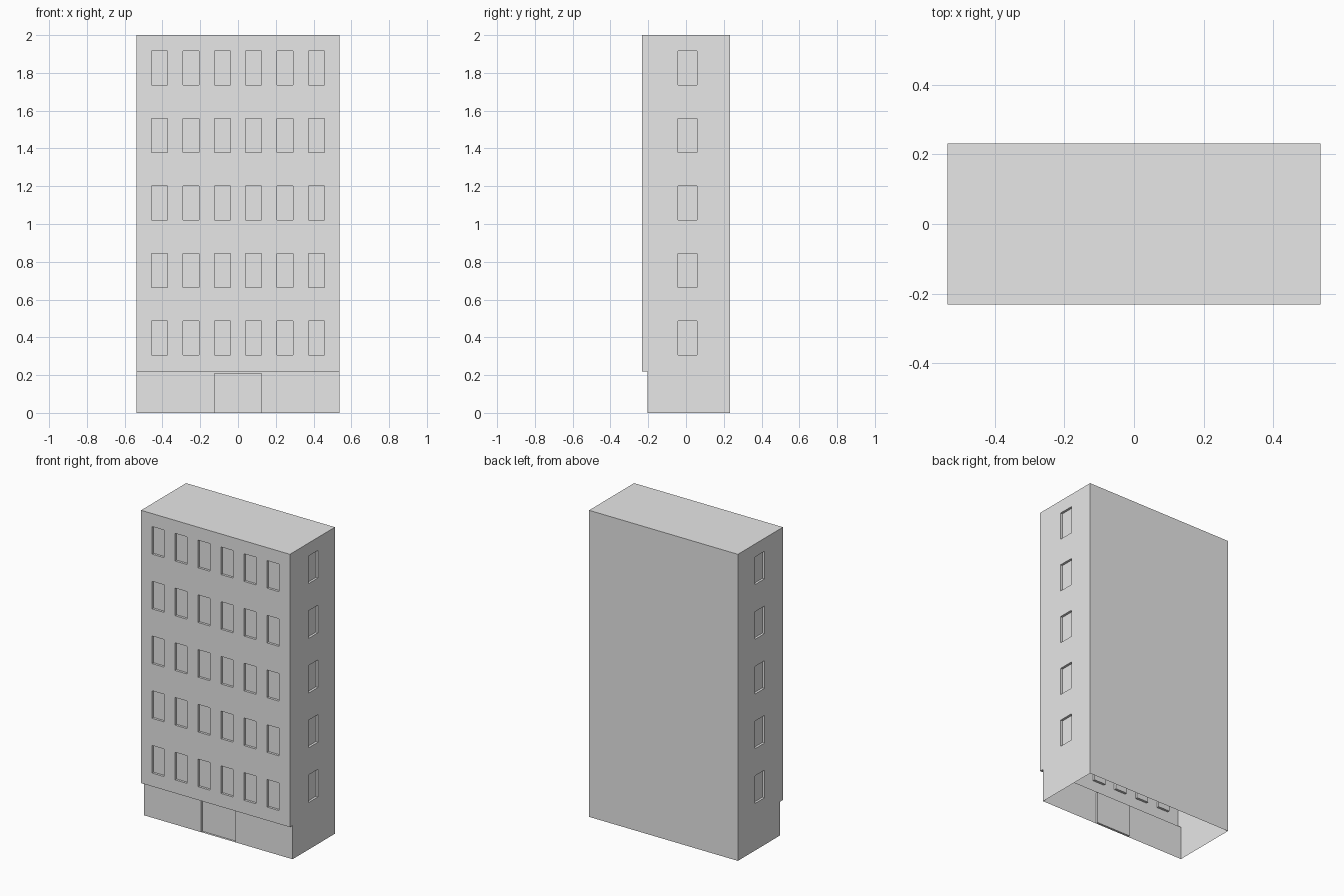
import bpy
import bmesh
from mathutils import Vector

cube = bpy.data.objects.get("Cube")
if cube:
    bpy.data.objects.remove(cube, do_unlink=True)

# Overall sizes
HALF_W, HALF_D, HEIGHT = 0.537, 0.232, 2.0
STEP_Z, STEP_Y = 0.22, -0.204
RECESS = 0.015
FLOORS = [0.307 + i * 0.357 for i in range(5)]
WIN_H = 0.18
UP = Vector((0, 0, 1))

grey = bpy.data.materials.new("plain grey")
grey.use_nodes = True
grey.diffuse_color = (0.8, 0.8, 0.8, 1)
grey.node_tree.nodes["Principled BSDF"].inputs["Base Color"].default_value = (0.8, 0.8, 0.8, 1)

bm = bmesh.new()


def quad(points):
    bm.faces.new([bm.verts.new(p) for p in points])


def wall(origin, across, us, zs, openings):
    """Grid wall running along 'across'; each opening becomes a recessed panel."""
    normal = across.cross(UP)

    def at(u, z, depth=0.0):
        return origin + across * u + UP * z - normal * depth

    for u0, u1 in zip(us, us[1:]):
        for z0, z1 in zip(zs, zs[1:]):
            corners = [(u0, z0), (u1, z0), (u1, z1), (u0, z1)]
            if (u0, z0) not in openings:
                quad([at(*c) for c in corners])
                continue
            quad([at(*c, RECESS) for c in corners])
            for a, b in zip(corners, corners[1:] + corners[:1]):
                quad([at(*a), at(*b), at(*b, RECESS), at(*a, RECESS)])


def spans(centres, half):
    return [c + s * half for c in centres for s in (-1, 1)]


floor_lines = [z + h for z in FLOORS for h in (0, WIN_H)]
X, Y = Vector((1, 0, 0)), Vector((0, 1, 0))

# Upper front wall with six windows per floor
cols = spans([(i - 2.5) * 0.166 for i in range(6)], 0.0425)
wall(Vector((0, -HALF_D, 0)), X, [-HALF_W] + cols + [HALF_W],
     [STEP_Z] + floor_lines + [HEIGHT], {(u, z) for u in cols[::2] for z in FLOORS})

# Set-back ground floor with a wide doorway
wall(Vector((0, STEP_Y, 0)), X, [-HALF_W, -0.125, 0.125, HALF_W],
     [0, 0.209, STEP_Z], {(-0.125, 0)})

# Side walls, one window per floor
for side in (1, -1):
    win = spans([0.008 * side], 0.05)
    us = [-HALF_D] + win + [HALF_D]
    origin, across = X * HALF_W * side, Y * side
    wall(origin, across, us, [STEP_Z] + floor_lines + [HEIGHT],
         {(win[0], z) for z in FLOORS})
    base = sorted([STEP_Y * side, HALF_D * side])
    wall(origin, across, base, [0, STEP_Z], set())

# Back wall, roof and the soffit over the ground floor; the underside is open
wall(Y * HALF_D, -X, [-HALF_W, HALF_W], [0, HEIGHT], set())
quad([(-HALF_W, -HALF_D, HEIGHT), (HALF_W, -HALF_D, HEIGHT),
      (HALF_W, HALF_D, HEIGHT), (-HALF_W, HALF_D, HEIGHT)])
quad([(-HALF_W, STEP_Y, STEP_Z), (HALF_W, STEP_Y, STEP_Z),
      (HALF_W, -HALF_D, STEP_Z), (-HALF_W, -HALF_D, STEP_Z)])

bmesh.ops.remove_doubles(bm, verts=bm.verts, dist=0.0001)
# Merge coplanar wall strips into clean flat panels
bmesh.ops.dissolve_limit(bm, angle_limit=0.01, verts=bm.verts, edges=bm.edges)

mesh = bpy.data.meshes.new("building_shell")
bm.to_mesh(mesh)
bm.free()
mesh.materials.append(grey)
building = bpy.data.objects.new("building_shell", mesh)
bpy.context.collection.objects.link(building)
